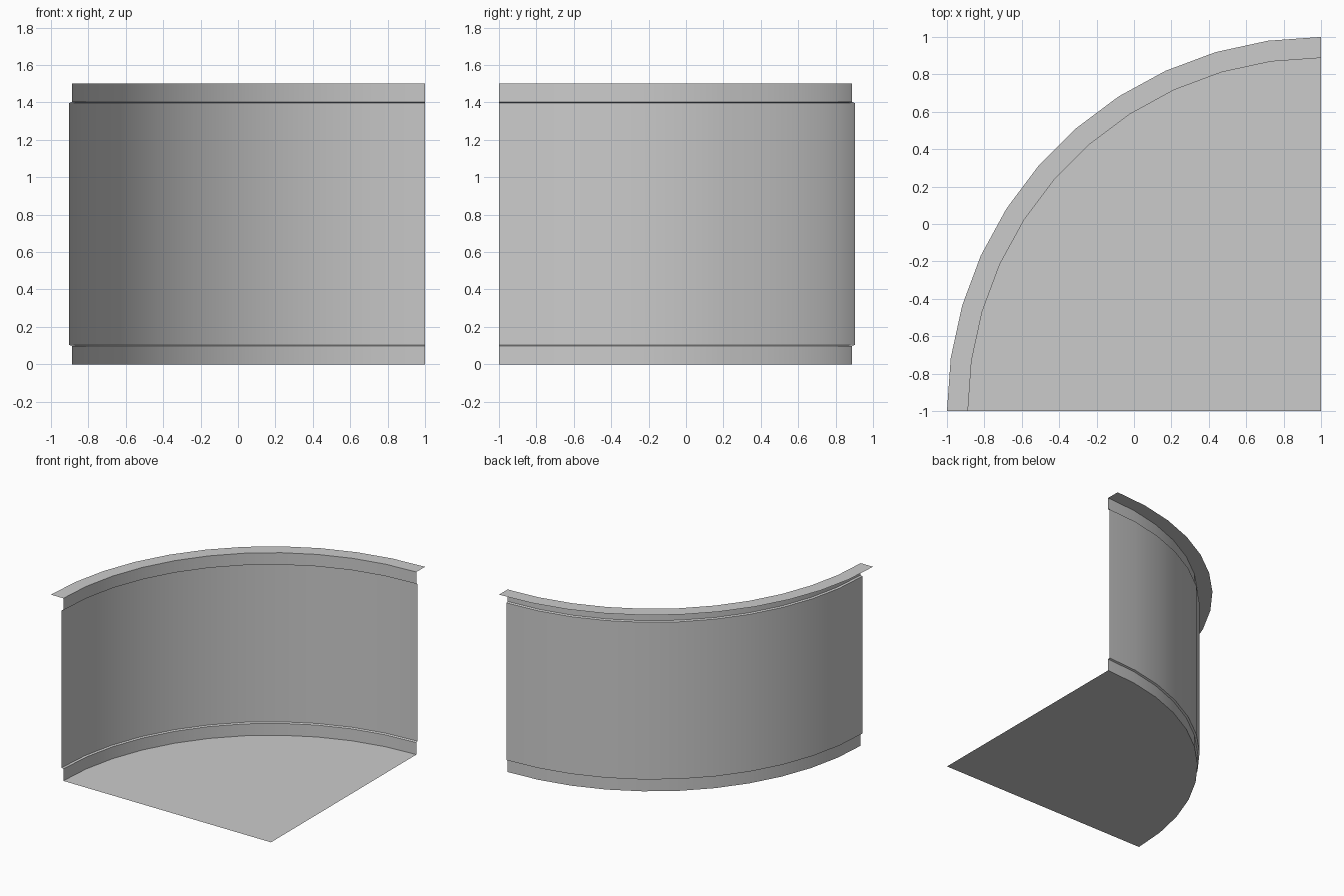
import bpy, bmesh
from math import cos, sin, pi

if "Cube" in bpy.data.objects:
    bpy.data.objects.remove(bpy.data.objects["Cube"])

SEGMENTS = 11          # facets in the quarter turn
CX, CY = 1.0, -1.0     # sweep axis, at the inner corner


def quarter_sweep(name, profile):
    """Sweep an open (radius, z) profile through 90 degrees about the corner."""
    bm = bmesh.new()
    rings = []
    for i in range(SEGMENTS + 1):
        a = pi / 2 + i * (pi / 2) / SEGMENTS
        rings.append([bm.verts.new((CX + r * cos(a), CY + r * sin(a), z))
                      for r, z in profile])
    for a, b in zip(rings, rings[1:]):
        for j in range(len(profile) - 1):
            bm.faces.new((a[j], a[j + 1], b[j + 1], b[j]))
    # the floor's apex collapses to a single corner point
    bmesh.ops.remove_doubles(bm, verts=bm.verts[:], dist=1e-5)
    mesh = bpy.data.meshes.new(name)
    bm.to_mesh(mesh)
    bm.free()
    obj = bpy.data.objects.new(name, mesh)
    bpy.context.collection.objects.link(obj)
    bpy.ops.object.select_all(action='DESELECT')
    obj.select_set(True)
    bpy.context.view_layer.objects.active = obj
    bpy.ops.object.shade_smooth_by_angle(angle=pi / 6)
    return obj


R_BAND, R_WALL, R_RIM = 1.888, 1.903, 2.0

# flat quarter-circle floor
quarter_sweep("floor", [(0, 0), (R_BAND, 0)])

# curved wall with a recessed band at the bottom and top
quarter_sweep("curved_wall", [(R_BAND, 0), (R_BAND, 0.098), (R_WALL, 0.104),
                              (R_WALL, 1.396), (R_BAND, 1.402), (R_BAND, 1.5)])

# thin flat lip turned outwards along the top
quarter_sweep("top_rim", [(R_BAND, 1.5), (R_RIM, 1.5)])
